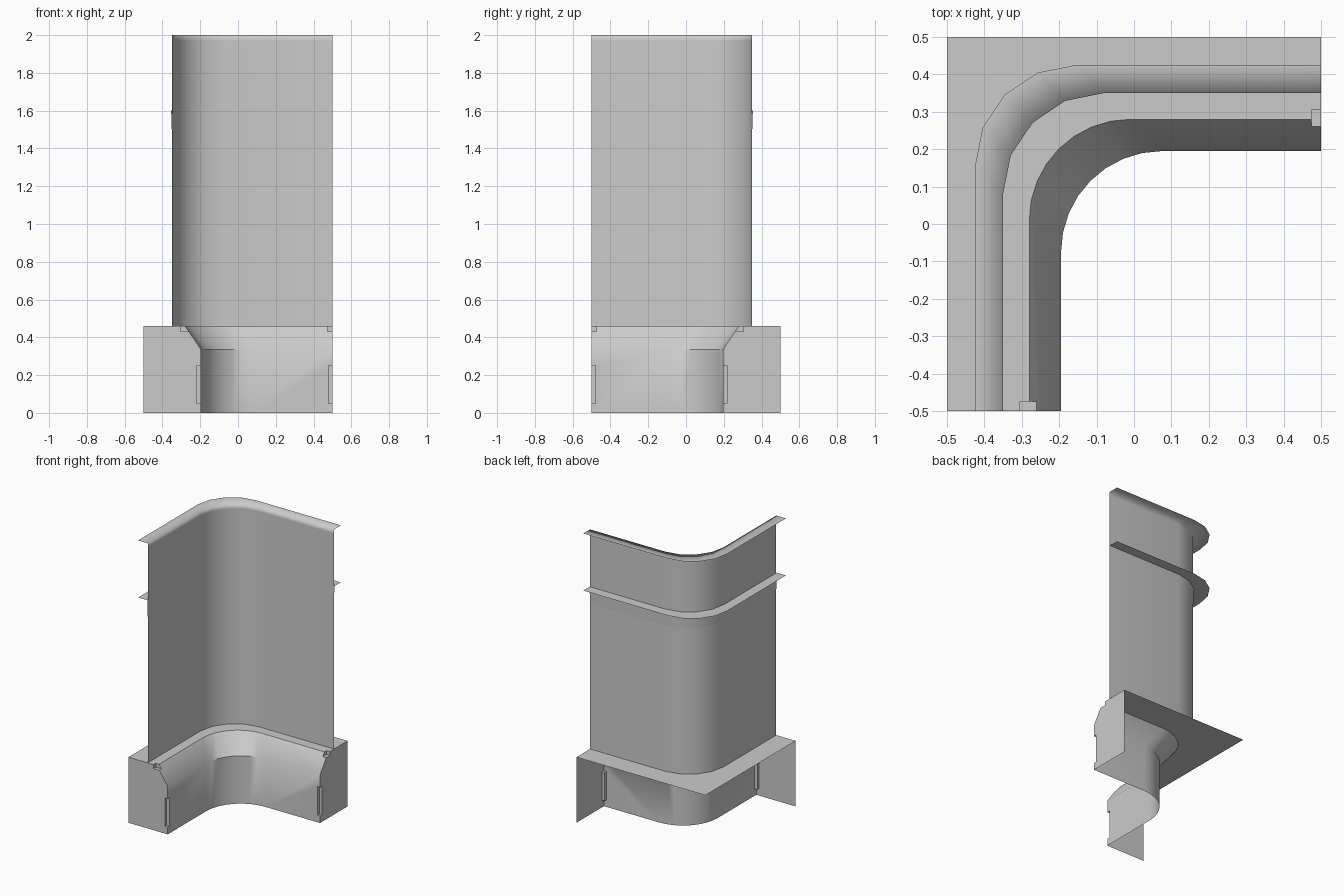
import bpy, bmesh, math

if "Cube" in bpy.data.objects:
    bpy.data.objects.remove(bpy.data.objects["Cube"])

R = 0.27  # plan radius of the rounded corner


def path(d, segs):
    """L-shaped plan line at distance d from the centre, with rounded corner."""
    c = d - R
    pts = [(-d, -0.5)]
    for i in range(segs + 1):
        a = math.pi / 2 * i / segs
        pts.append((-c - R * math.cos(a), c + R * math.sin(a)))
    return pts + [(0.5, d)]


def make(name, bm):
    me = bpy.data.meshes.new(name)
    bm.to_mesh(me)
    bm.free()
    ob = bpy.data.objects.new(name, me)
    bpy.context.collection.objects.link(ob)
    return ob


def activate(ob):
    bpy.ops.object.select_all(action='DESELECT')
    ob.select_set(True)
    bpy.context.view_layer.objects.active = ob


def sweep(name, profile, segs, angle):
    """Open sheet: (distance, height) profile run along the L path."""
    bm = bmesh.new()
    rows = [[bm.verts.new((x, y, z)) for x, y in path(d, segs)] for d, z in profile]
    for a, b in zip(rows, rows[1:]):
        for i in range(len(a) - 1):
            bm.faces.new((a[i], a[i + 1], b[i + 1], b[i]))
    ob = make(name, bm)
    activate(ob)
    bpy.ops.object.shade_smooth_by_angle(angle=math.radians(angle))
    return ob


def box_cutter(x0, x1, y0, y1, z0, z1):
    bm = bmesh.new()
    bmesh.ops.create_cube(bm, size=1)
    for v in bm.verts:
        v.co = (x0 if v.co.x < 0 else x1, y0 if v.co.y < 0 else y1, z0 if v.co.z < 0 else z1)
    ob = make("notch_cutter", bm)
    ob.hide_render = True
    return ob


# Upper wall with back-turned top lip
sweep("wall", [(0.35, 0.46), (0.35, 1.97), (0.35, 2.0), (0.425, 2.0)], 4, 120)

# Ledge behind the wall with its hanging strip
sweep("ledge", [(0.35, 1.48), (0.354, 1.6), (0.425, 1.6)], 4, 40)

# Base: closed block first
bm = bmesh.new()
rings = []
for d, z in [(0.195, 0), (0.195, 0.335), (0.28, 0.46)]:
    plan = path(d, 8) + [(0.5, 0.5), (-0.5, 0.5), (-0.5, -0.5)]
    rings.append([bm.verts.new((x, y, z)) for x, y in plan])
n = len(rings[0])
for a, b in zip(rings, rings[1:]):
    for i in range(n):
        j = (i + 1) % n
        bm.faces.new((a[i], a[j], b[j], b[i]))
bm.faces.new(rings[0])
bm.faces.new(rings[-1])
bmesh.ops.recalc_face_normals(bm, faces=bm.faces)
base = make("base", bm)

# Notches at both ends: one in the top edge, one in the front edge
for x0, x1, depth, z0, z1 in [(-0.305, -0.15, 0.025, 0.432, 0.55),
                              (-0.217, -0.10, 0.02, 0.05, 0.25)]:
    y0, y1 = -0.6, -0.5 + depth
    for ext in [(x0, x1, y0, y1), (-y1, -y0, -x1, -x0)]:
        cutter = box_cutter(*ext, z0, z1)
        mod = base.modifiers.new("notch", 'BOOLEAN')
        mod.object = cutter
        mod.operation = 'DIFFERENCE'
        mod.solver = 'EXACT'
        activate(base)
        bpy.ops.object.modifier_apply(modifier=mod.name)
        bpy.data.objects.remove(cutter)

# Open the back and the underside
bm = bmesh.new()
bm.from_mesh(base.data)
eps = 1e-4
hidden = [f for f in bm.faces if
          all(v.co.x < -0.5 + eps for v in f.verts) or
          all(v.co.y > 0.5 - eps for v in f.verts) or
          all(v.co.z < eps for v in f.verts)]
bmesh.ops.delete(bm, geom=hidden, context='FACES')
bm.to_mesh(base.data)
bm.free()
activate(base)
bpy.ops.object.shade_smooth_by_angle(angle=math.radians(40))
